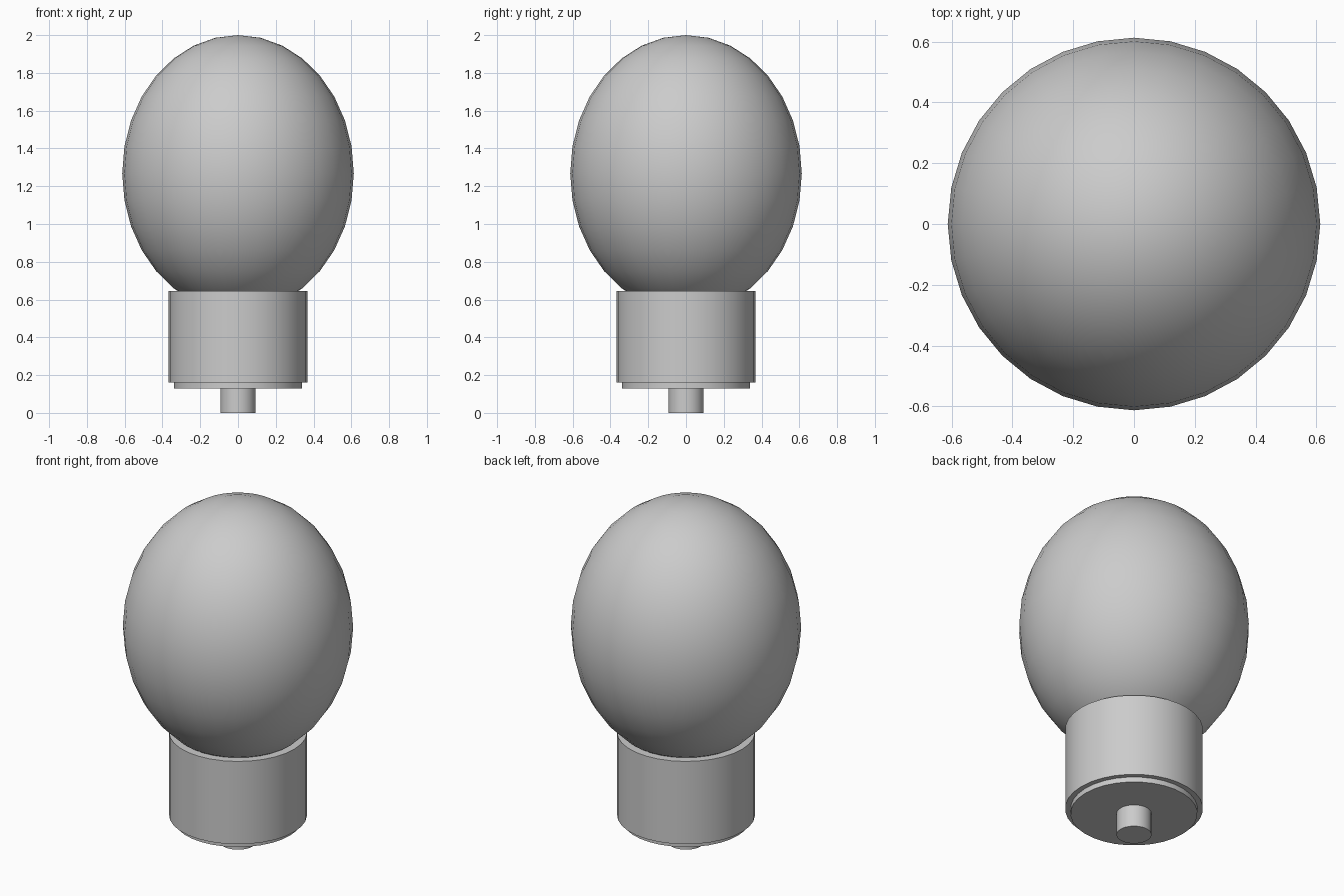
import bpy
import math

cube = bpy.data.objects.get("Cube")
if cube:
    bpy.data.objects.remove(cube, do_unlink=True)

# Single neutral grey for every part
GREY = (0.6, 0.6, 0.6, 1.0)
grey = bpy.data.materials.new("light_grey")
grey.use_nodes = True
grey.diffuse_color = GREY
for node in grey.node_tree.nodes:
    if node.type == "BSDF_PRINCIPLED":
        node.inputs["Base Color"].default_value = GREY


def finish(name):
    """Name, colour and smooth the part just added."""
    part = bpy.context.object
    part.name = name
    part.data.name = name
    part.data.materials.append(grey)
    bpy.ops.object.shade_smooth_by_angle(angle=math.radians(30))
    return part


def cylinder(name, radius, bottom, top):
    bpy.ops.mesh.primitive_cylinder_add(
        vertices=32, radius=radius, depth=top - bottom,
        location=(0, 0, (bottom + top) / 2))
    return finish(name)


# Egg-shaped glass bulb
bpy.ops.mesh.primitive_uv_sphere_add(
    segments=32, ring_count=16, radius=1, location=(0, 0, 1.268))
bpy.context.object.scale = (0.613, 0.613, 0.732)
bpy.ops.object.transform_apply(location=False, rotation=False, scale=True)
finish("bulb")

# Socket collar, bottom plate and contact pin
cylinder("socket_collar", 0.367, 0.16, 0.646)
cylinder("bottom_plate", 0.338, 0.13, 0.19)
cylinder("contact_pin", 0.093, 0, 0.16)
